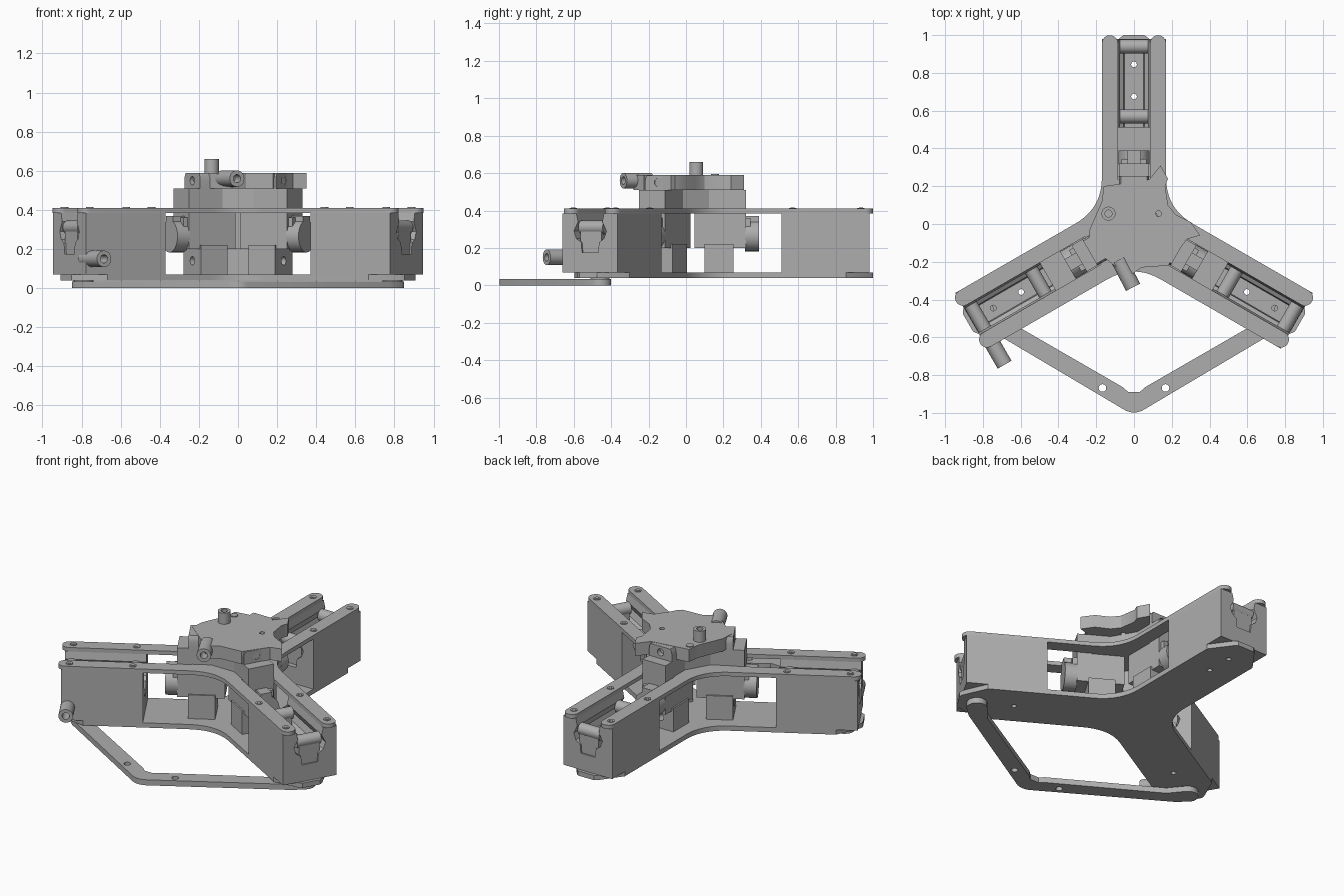
import bpy, bmesh, math
from mathutils import Matrix, Vector

old = bpy.data.objects.get("Cube")
if old:
    bpy.data.objects.remove(old, do_unlink=True)

GREY = 0.42
mat = bpy.data.materials.new("plain grey")
mat.use_nodes = True
mat.diffuse_color = (GREY, GREY, GREY, 1)
mat.node_tree.nodes["Principled BSDF"].inputs["Base Color"].default_value = (GREY, GREY, GREY, 1)

CENTRE = Matrix.Translation((0, -0.015, 0))
ARMS = [("back", 0), ("right", 120), ("left", 240)]


def turn(deg):
    return Matrix.Rotation(math.radians(deg), 4, 'Z')


def make(name, bm, matrix=Matrix()):
    bmesh.ops.recalc_face_normals(bm, faces=bm.faces)
    mesh = bpy.data.meshes.new(name)
    bm.to_mesh(mesh)
    bm.free()
    mesh.materials.append(mat)
    ob = bpy.data.objects.new(name, mesh)
    bpy.context.collection.objects.link(ob)
    ob.matrix_world = matrix
    return ob


def prism(name, pts, lo, hi, matrix=Matrix(), axis='Z'):
    """Extrude an outline along z, or an x-z outline along y."""
    bm = bmesh.new()
    place = (lambda p, d: (p[0], p[1], d)) if axis == 'Z' else (lambda p, d: (p[0], d, p[1]))
    face = bm.faces.new([bm.verts.new(place(p, lo)) for p in pts])
    out = bmesh.ops.extrude_face_region(bm, geom=[face])["geom"]
    shift = Vector(place((0, 0), hi - lo))
    bmesh.ops.translate(bm, vec=shift, verts=[g for g in out if isinstance(g, bmesh.types.BMVert)])
    return make(name, bm, matrix)


def box(name, x, y0, y1, z0, z1):
    return prism(name, [(-x, y0), (x, y0), (x, y1), (-x, y1)], z0, z1)


def rod(name, start, end, r, matrix=Matrix(), sides=24):
    a, b = Vector(start), Vector(end)
    bm = bmesh.new()
    bmesh.ops.create_cone(bm, cap_ends=True, segments=sides, radius1=r, radius2=r, depth=(b - a).length)
    rot = (b - a).to_track_quat('Z', 'Y').to_matrix().to_4x4()
    bmesh.ops.transform(bm, matrix=Matrix.Translation((a + b) / 2) @ rot, verts=bm.verts)
    return make(name, bm, matrix)


def cut(ob, cutters):
    for c in cutters:
        c.hide_render = True
        mod = ob.modifiers.new("hole", 'BOOLEAN')
        mod.object, mod.solver = c, 'EXACT'
        with bpy.context.temp_override(object=ob, active_object=ob):
            bpy.ops.object.modifier_apply(modifier=mod.name)
        bpy.data.objects.remove(c, do_unlink=True)


def arc(cx, cy, r, a0, a1, n=8):
    angles = [math.radians(a0 + (a1 - a0) * i / n) for i in range(n + 1)]
    return [(cx + r * math.cos(a), cy + r * math.sin(a)) for a in angles]


def three_arm_outline(tip):
    """Repeat an arm tip three times, joined by curved inner corners."""
    pts = []
    a, c = Vector((-0.17, 0.26, 0)), Vector((-0.17, 0.098, 0))
    b = turn(120) @ Vector((0.17, 0.26, 0))
    for _, deg in ARMS:
        local = [Vector((x, y, 0)) for x, y in tip]
        local += [a * (1 - t) ** 2 + c * 2 * t * (1 - t) + b * t * t for t in [i / 10 for i in range(11)]]
        pts += [(turn(deg) @ v).to_2d() for v in local]
    return pts


def on_arms(ob):
    """Place a part on the back arm and copy it to the other two."""
    base = ob.name
    for name, deg in ARMS:
        item = ob if deg == 0 else ob.copy()
        if deg:
            bpy.context.collection.objects.link(item)
        item.name = f"{name}_{base}"
        item.matrix_world = CENTRE @ turn(deg)


def floor_holes():
    return [rod("cutter", (0, y, -0.1), (0, y, 0.3), 0.015) for y in (0.69, 0.86)]


# Flat plates: plain lower one, slotted upper one
lower = prism("lower_plate", three_arm_outline([(0.17, 0.87), (0.075, 1.0), (0.055, 1.015),
              (-0.055, 1.015), (-0.075, 1.0), (-0.17, 0.87)]), 0.04, 0.07, CENTRE)
for _, deg in ARMS:
    holes = floor_holes()
    for h in holes:
        h.matrix_world = CENTRE @ turn(deg)
    bpy.context.view_layer.update()
    cut(lower, holes)
rail = arc(0.1275, 0.972, 0.0425, 0, 180)
tip = rail + [(0.085, 0.25)]
tip += [(-x, y) for x, y in reversed(tip)]
prism("upper_plate", three_arm_outline(tip), 0.385, 0.41, CENTRE)

# Arm boxes: channel with waisted walls
half = [(0.17, 0.07), (0.17, 0.385), (0.085, 0.385), (0.075, 0.34), (0.1, 0.29),
        (0.085, 0.25), (0.055, 0.23), (0.05, 0.175)]
box_part = prism("arm_box", half + [(-x, z) for x, z in reversed(half)], 0.525, 0.995, axis='Y')
cut(box_part, floor_holes())
on_arms(box_part)

# Rollers with cradles in the channel
for label, y in (("inner", 0.585), ("outer", 0.955)):
    on_arms(rod(f"{label}_roller", (-0.075, y, 0.31), (0.075, y, 0.31), 0.037))
    on_arms(box(f"{label}_roller_cradle", 0.065, y - 0.03, y + 0.03, 0.17, 0.29))

# Screw heads on the rails
for side in (-1, 1):
    for label, y in (("inner", 0.585), ("outer", 0.95)):
        x = side * 0.13
        on_arms(rod(f"{label}_screw", (x, y, 0.40), (x, y, 0.414), 0.02))
        on_arms(rod(f"{label}_screw_core", (x, y, 0.40), (x, y, 0.416), 0.011))

# Drive block, motor and foot in each arm
on_arms(box("drive_block", 0.08, 0.06, 0.335, 0.2, 0.51))
on_arms(rod("motor", (0, 0.33, 0.265), (0, 0.405, 0.265), 0.083))
on_arms(box("motor_clip", 0.035, 0.33, 0.405, 0.33, 0.37))
on_arms(box("motor_cap", 0.065, 0.33, 0.36, 0.3, 0.36))
foot = box("foot", 0.09, 0.115, 0.27, 0.07, 0.22)
cut(foot, [rod("cutter", (0, 0.2, 0.14), (0, 0.3, 0.14), 0.022)])
on_arms(foot)

# Lugs under the cap plate
lug_shape = [(0.08, 0.51)] + arc(0, 0.55, 0.08, 0, 180, 12) + [(-0.08, 0.51)]
lug_shape = [(x, min(z, 0.588)) for x, z in lug_shape]
lug = prism("lug", lug_shape, 0.1, 0.27, axis='Y')
cut(lug, [rod("cutter", (0, 0.2, 0.55), (0, 0.3, 0.55), 0.022)])
on_arms(lug)

# Central core and cap plate
prism("core", arc(0, -0.015, 0.16, 0, 300, 5), 0.41, 0.52)
cap = prism("cap_plate", [(-0.16, 0.2), (0.08, 0.235), (0.14, 0.31), (0.18, 0.24), (0.165, 0.2),
            (0.18, 0.1), (0.22, 0.05), (0.3, 0.01), (0.35, -0.06), (0.28, -0.08), (0.18, -0.22),
            (0.04, -0.23), (-0.03, -0.28), (-0.13, -0.2), (-0.24, -0.11), (-0.235, -0.03),
            (-0.17, 0.12)], 0.51, 0.59)
cut(cap, [rod("cutter", (0.13, 0.055, 0.5), (0.13, 0.055, 0.58 + 0.1), 0.015)])
rod("cap_screw", (-0.135, 0.155, 0.58), (-0.135, 0.155, 0.595), 0.022)


# Tubes: upright, cap side and arm side
def tube(name, start, end, r=0.037):
    ob = rod(name, start, end, r)
    a, b = Vector(start), Vector(end)
    cut(ob, [rod("cutter", a.lerp(b, 0.5), a.lerp(b, 1.2), r * 0.5)])


tube("upright_tube", (-0.135, 0.055, 0.56), (-0.135, 0.055, 0.66))
tube("cap_side_tube", (-0.08, -0.19, 0.56), (-0.005, -0.335, 0.56), 0.042)
tube("arm_side_tube", (-0.78, -0.58, 0.15), (-0.685, -0.745, 0.15), 0.042)

# V-shaped front bracket with rounded nose and end pads
w, slope = 0.052, math.tan(math.radians(30))
nose = arc(0, -0.9, 0.098, -120, -60, 8)
right_side = [(0.77, -0.95 - w + 0.77 * slope)] + arc(0.79, -0.46, 0.06, -40, 140, 10)
right_side += [(0.67, -0.95 + w + 0.67 * slope), (0.06, -0.95 + w + 0.06 * slope), (0.03, -0.9 + 0.01)]
left_side = [(-x, y) for x, y in reversed(right_side)]
bracket = prism("front_bracket", nose + right_side + left_side, 0.0, 0.035)
cut(bracket, [rod("cutter", (s * 0.167, -0.868, -0.1), (s * 0.167, -0.868, 0.1), 0.02) for s in (-1, 1)])
for s, label in ((-1, "right"), (1, "left")):
    rod(f"{label}_bracket_spacer", (s * 0.79, -0.46, 0.03), (s * 0.79, -0.46, 0.045), 0.05)

# Smooth the round parts, keep edges crisp
bpy.ops.object.select_all(action='DESELECT')
for ob in bpy.context.scene.objects:
    if ob.type == 'MESH':
        ob.select_set(True)
        bpy.context.view_layer.objects.active = ob
bpy.ops.object.shade_smooth_by_angle(angle=math.radians(30))
